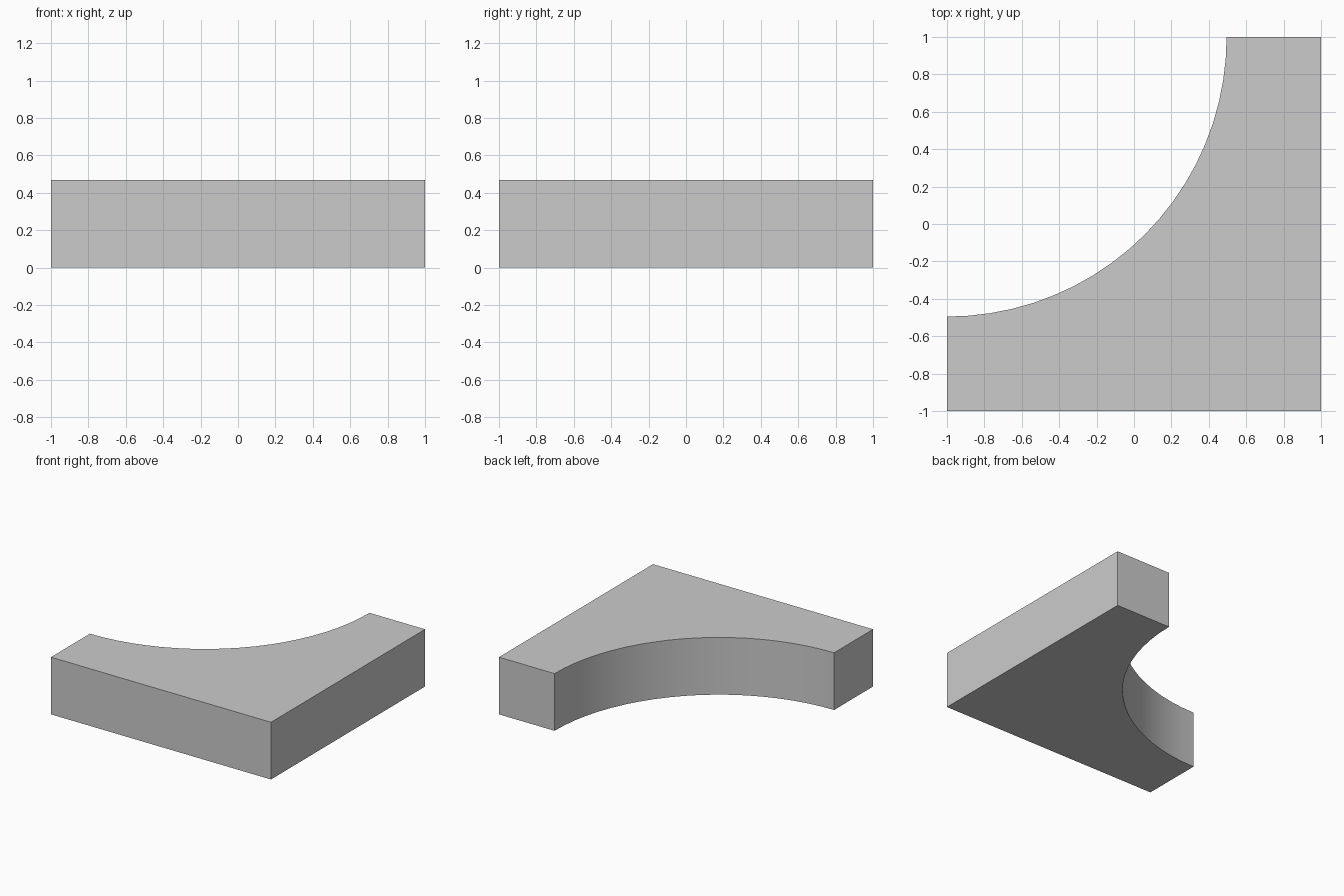
import bpy, bmesh
from math import cos, sin, pi, radians

if "Cube" in bpy.data.objects:
    bpy.data.objects.remove(bpy.data.objects["Cube"])

HEIGHT = 0.47
RADIUS = 1.495
SEGMENTS = 20

# Outline: square block with a quarter-circle bite centred on the back left corner
outline = [(-1, -1), (1, -1), (1, 1)]
for i in range(SEGMENTS + 1):
    a = -pi / 2 * i / SEGMENTS
    outline.append((-1 + RADIUS * cos(a), 1 + RADIUS * sin(a)))

# Extrude the outline upwards
bm = bmesh.new()
base = bm.faces.new([bm.verts.new((x, y, 0)) for x, y in outline])
top = bmesh.ops.extrude_face_region(bm, geom=[base], use_keep_orig=True)
bmesh.ops.translate(bm, vec=(0, 0, HEIGHT),
                    verts=[v for v in top["geom"] if isinstance(v, bmesh.types.BMVert)])
bmesh.ops.recalc_face_normals(bm, faces=bm.faces)

mesh = bpy.data.meshes.new("concave_corner_block")
bm.to_mesh(mesh)
bm.free()
block = bpy.data.objects.new("concave_corner_block", mesh)
bpy.context.collection.objects.link(block)

# Smooth the curved wall, keep the other edges sharp
bpy.context.view_layer.objects.active = block
block.select_set(True)
bpy.ops.object.shade_smooth_by_angle(angle=radians(30))
